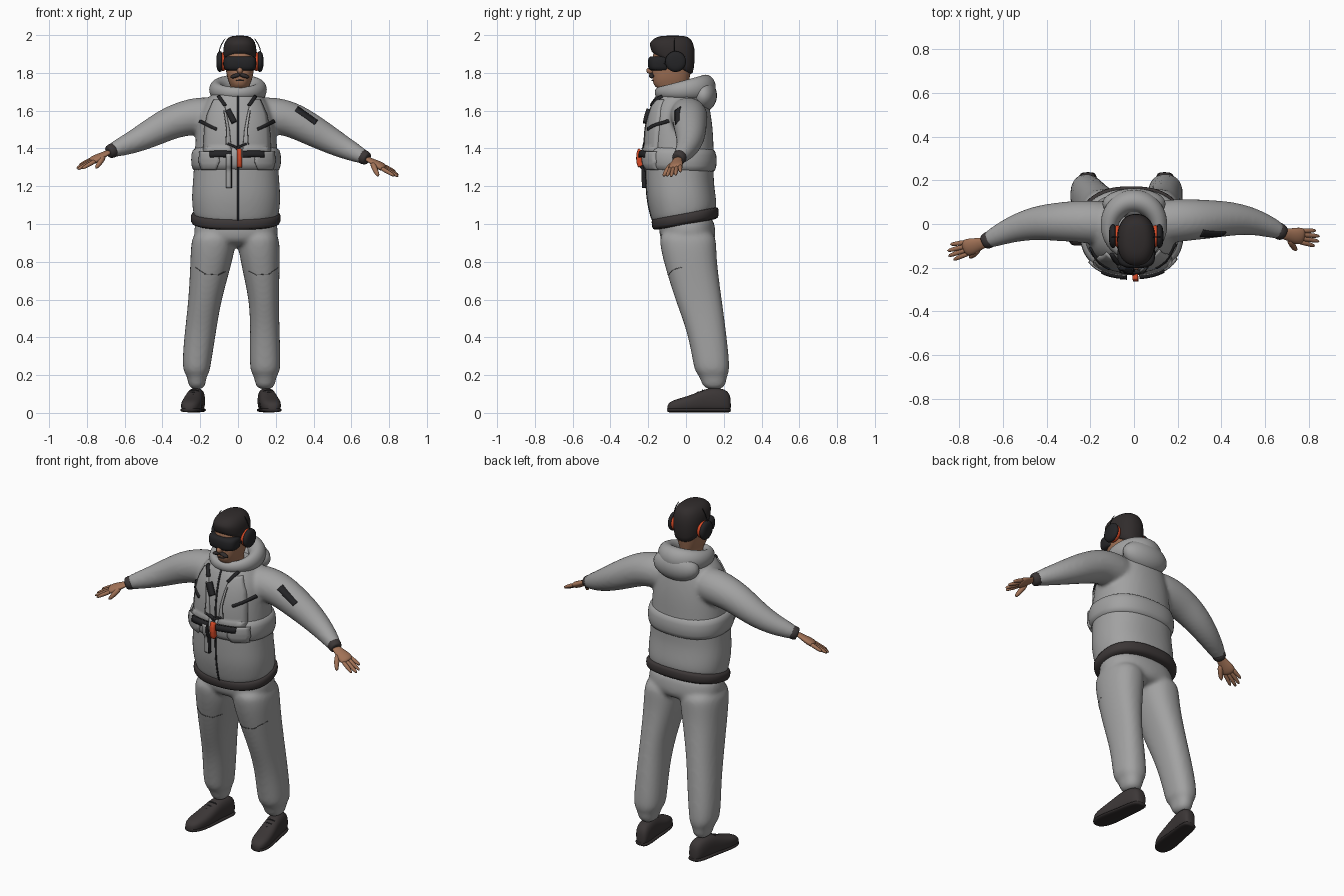
import bpy, bmesh, math
from mathutils import Vector, Matrix
from mathutils.bvhtree import BVHTree

if "Cube" in bpy.data.objects:
    bpy.data.objects.remove(bpy.data.objects["Cube"])


def material(name, *rgb):
    m = bpy.data.materials.new(name)
    m.use_nodes = True
    m.diffuse_color = (*rgb, 1)
    m.node_tree.nodes["Principled BSDF"].inputs["Base Color"].default_value = (*rgb, 1)
    return m


CLOTH = material("grey cloth", .36, .36, .36)
TRIM = material("dark trim", .045, .038, .038)
HAIR = material("dark hair", .03, .025, .025)
SKIN = material("skin", .36, .17, .095)
BLACK = material("black plastic", .018, .018, .02)
ORANGE = material("orange", .7, .07, .02)
SEAM = material("seam grey", .1, .1, .1)


def finish(name, bm, mat, subsurf=0, recalc=True):
    if recalc:
        bmesh.ops.recalc_face_normals(bm, faces=bm.faces)
    for f in bm.faces:
        f.smooth = True
    me = bpy.data.meshes.new(name)
    bm.to_mesh(me)
    bm.free()
    me.materials.append(mat)
    ob = bpy.data.objects.new(name, me)
    bpy.context.collection.objects.link(ob)
    if subsurf:
        ob.modifiers.new("smooth", "SUBSURF").levels = subsurf
        ob.modifiers["smooth"].render_levels = subsurf
    return ob


def loft(name, rings, mat, subsurf=1, closed=False):
    bm = bmesh.new()
    vs = [[bm.verts.new(p) for p in r] for r in rings]
    n = len(vs[0])
    pairs = list(zip(vs, vs[1:])) + ([(vs[-1], vs[0])] if closed else [])
    for a, b in pairs:
        for i in range(n):
            bm.faces.new((a[i], a[(i + 1) % n], b[(i + 1) % n], b[i]))
    if not closed:
        bm.faces.new(vs[0])
        bm.faces.new(vs[-1])
    return finish(name, bm, mat, subsurf)


def power(v, n):
    return math.copysign(abs(v) ** (2 / n), v)


def zring(z, x0, x1, y0, y1, k=0, n=2.3, seg=28):
    # horizontal rounded section, tilted by slope k along y
    out = []
    for i in range(seg):
        a = math.tau * i / seg
        y = (y1 - y0) / 2 * power(math.sin(a), n)
        out.append(Vector(((x0 + x1) / 2 + (x1 - x0) / 2 * power(math.cos(a), n),
                           (y0 + y1) / 2 + y, z + k * y)))
    return out


def tube(name, pts, radii, mat, side=(0, 1, 0), flat=1, subsurf=1, seg=14):
    pts = [Vector(p) for p in pts]
    rings = []
    for i, p in enumerate(pts):
        t = (pts[min(i + 1, len(pts) - 1)] - pts[max(i - 1, 0)]).normalized()
        s = (Vector(side) - t * t.dot(Vector(side))).normalized()
        u = t.cross(s)
        rings.append([p + radii[i] * (s * math.cos(a) + u * flat * math.sin(a))
                      for a in (math.tau * j / seg for j in range(seg))])
    return loft(name, rings, mat, subsurf)


def ball(name, loc, size, mat, rot=0):
    bm = bmesh.new()
    mx = Matrix.Translation(loc) @ Matrix.Rotation(rot, 4, 'Y') @ Matrix.Diagonal((*size, 1))
    bmesh.ops.create_uvsphere(bm, u_segments=24, v_segments=14, radius=1, matrix=mx)
    return finish(name, bm, mat)


def fuse(obs, name):
    # join overlapping volumes into one soft skin
    with bpy.context.temp_override(active_object=obs[0], object=obs[0], selected_objects=obs,
                                   selected_editable_objects=obs):
        bpy.ops.object.join()
    ob = obs[0]
    ob.name = name
    r = ob.modifiers.new("skin", "REMESH")
    r.mode, r.voxel_size, r.use_smooth_shade = "VOXEL", .011, True
    s = ob.modifiers.new("relax", "SMOOTH")
    s.factor, s.iterations = .5, 7
    return ob


# Jacket with sleeves
TORSO = [(1.01, .215, -.165, .15), (1.06, .23, -.185, .165), (1.14, .237, -.208, .158),
         (1.22, .23, -.212, .146), (1.3, .225, -.215, .15), (1.4, .22, -.215, .147),
         (1.5, .21, -.215, .143), (1.6, .195, -.195, .128), (1.67, .15, -.17, .11),
         (1.72, .09, -.14, .08)]
torso = loft("torso", [zring(z, -w - .01, w - .01, a, b, .18 if z < 1.1 else .06)
                       for z, w, a, b in TORSO], CLOTH, 2)
R_ARM = [(-.08, 0, 1.57), (-.2, .01, 1.575), (-.28, .012, 1.56), (-.36, .01, 1.535),
         (-.45, .005, 1.487), (-.55, -.02, 1.435), (-.64, -.06, 1.4), (-.69, -.085, 1.38)]
L_ARM = [(.06, 0, 1.57), (.18, .015, 1.575), (.27, .02, 1.56), (.36, .022, 1.515),
         (.45, .025, 1.465), (.55, .012, 1.41), (.64, -.02, 1.367), (.69, -.045, 1.343)]
ARM_R = [.1, .103, .097, .09, .08, .064, .047, .033]
sleeves = [tube("sleeve", p, ARM_R, CLOTH, subsurf=2) for p in (R_ARM, L_ARM)]
jacket = fuse([torso] + sleeves, "jacket")

# Trousers
LEG_Y = [(.97, -.14, .15), (.9, -.14, .162), (.8, -.12, .162), (.6, -.058, .19), (.45, 0, .21),
         (.32, .028, .225), (.25, .04, .23), (.215, .05, .228), (.19, .075, .215), (.12, .09, .208)]
LEG_L = [(.0, .205), (0, .222), (.012, .222), (.06, .216), (.064, .22), (.062, .224),
         (.063, .225), (.068, .22), (.088, .2), (.093, .195)]
LEG_R = [(-.23, -.02), (-.25, -.01), (-.252, -.03), (-.262, -.088), (-.28, -.113),
         (-.292, -.133), (-.293, -.145), (-.287, -.15), (-.266, -.17), (-.262, -.172)]
legs = [loft("leg", [zring(z, x0, x1, a, b) for (z, a, b), (x0, x1) in zip(LEG_Y, xs)], CLOTH, 2)
        for xs in (LEG_L, LEG_R)]
hips = loft("hips", [zring(1.06, -.21, .19, -.13, .14), zring(.98, -.235, .215, -.145, .155),
                     zring(.92, -.235, .21, -.14, .16), zring(.88, -.17, .15, -.1, .12)], CLOTH, 2)
trousers = fuse([hips] + legs, "trousers")

# Hem band and padded vest belt
loft("hem_band", [zring(z, -.012 - w, -.012 + w, a, b, .18, 2.4, 40) for z, w, a, b in
                  [(.995, .2, -.15, .15), (1.0, .236, -.178, .172), (1.03, .24, -.182, .174),
                   (1.058, .238, -.184, .172), (1.063, .2, -.15, .15)]], TRIM)
belt = loft("vest_belt", [zring(z, -.01 - w, -.01 + w, a, b, -.03, 2.4, 40) for z, w, a, b in
                          [(1.275, .2, -.19, .13), (1.28, .234, -.226, .157), (1.34, .241, -.238, .166),
                           (1.4, .234, -.23, .157), (1.41, .2, -.19, .13)]], CLOTH)

# Hood ring and draped back
rings = []
for i in range(28):
    a = math.tau * i / 28
    b = (1 - math.cos(a)) / 2
    out = Vector((math.sin(a), -math.cos(a), 0))
    c = Vector((.115 * out.x, -.02 + .125 * out.y, 1.695 + .028 * b))
    rings.append([c + out * (.022 + .034 * b) * math.cos(t) + Vector((0, 0, .03 + .04 * b)) * math.sin(t)
                  for t in (math.tau * j / 14 for j in range(14))])
loft("hood", rings, CLOTH, 1, True)
ball("hood_back", (0, .092, 1.68), (.145, .072, .085), CLOTH)

# Head
HX = .01
HEAD = [(1.64, .06, -.11, .02), (1.71, .058, -.13, .01), (1.725, .046, -.165, .01),
        (1.75, .061, -.178, .015), (1.8, .073, -.18, .025), (1.86, .08, -.178, .035),
        (1.92, .081, -.174, .035), (1.96, .065, -.15, .02), (1.975, .03, -.1, -.02)]
loft("head", [zring(z, HX - w, HX + w, a, b) for z, w, a, b in HEAD], SKIN)
HAIRS = [(1.845, .07, -.165, .02, -.55), (1.85, .084, -.184, .038, -.55), (1.9, .088, -.19, .047, -.33),
         (1.945, .088, -.194, .048, -.1), (1.98, .072, -.175, .03, 0), (1.999, .042, -.135, -.005, 0)]
loft("hair", [zring(z, HX - w, HX + w, a, b, k) for z, w, a, b, k in HAIRS], HAIR)
loft("visor", [zring(z, HX - w, HX + w, a, -.08, 0, 3) for z, w, a in
               [(1.812, .07, -.185), (1.816, .084, -.198), (1.85, .088, -.204),
                (1.884, .087, -.2), (1.888, .07, -.185)]], BLACK)
ball("nose", (HX, -.188, 1.812), (.016, .022, .018), SKIN)
ball("mouth", (HX, -.176, 1.76), (.022, .006, .004), TRIM)
for s in (-1, 1):
    tag = "left" if s > 0 else "right"
    ball(tag + "_moustache", (HX + s * .022, -.182, 1.785), (.03, .014, .011), HAIR, s * .3)
    # Ear defenders
    for part, mat, prof in (("ear_cushion", ORANGE, [(.07, .04), (.078, .05), (.096, .052), (.1, .04)]),
                            ("ear_cup", BLACK, [(.094, .04), (.097, .056), (.11, .057), (.121, .045), (.125, .02)])):
        tube(f"{tag}_{part}", [(HX + s * x, -.055, 1.86) for x, r in prof], [r for x, r in prof], mat,
             seg=20)
    tube(tag + "_band_wire", [(HX + s * x, -.06, z) for x, z in
                              [(.115, 1.86), (.112, 1.91), (.1, 1.95), (.075, 1.985)]], [.003] * 4, BLACK, seg=6)
    tube(tag + "_visor_strap", [(HX + s * .085, -.12, 1.85), (HX + s * .09, -.05, 1.85)], [.012] * 2, BLACK,
         side=(0, 0, 1), flat=.3)


# Hands and cuffs
def hand(tag, wrist, tip, thumb, before):
    w, t, th = Vector(wrist), Vector(tip), Vector(thumb)
    d = t - w
    s = Vector((0, -1, -.35))
    s = (s - d * s.dot(d) / d.dot(d)).normalized()
    tube(tag + "_cuff", [w + (Vector(before) - w) * f for f in (.75, .7, .1, .05)],
         [.03, .042, .037, .028], TRIM)
    tube(tag + "_palm", [w + d * f for f in (-.1, .1, .28, .45, .56)], [.026, .028, .039, .042, .034],
         SKIN, side=s, flat=.48)
    for i, long in enumerate((.94, 1.03, 1, .86)):
        o = s * (.03 - .02 * i)
        tube(f"{tag}_finger_{i}", [w + o * .9 + d * .42, w + o + d * .72 * long, w + o * 1.25 + d * long],
             [.012, .0115, .008], SKIN)
    a = w + d * .15 + s * .015
    tube(tag + "_thumb", [a, a.lerp(th, .5) + s * .008, th], [.017, .015, .009], SKIN, side=d)


hand("right", (-.69, -.086, 1.378), (-.853, -.135, 1.292), (-.755, -.155, 1.293), R_ARM[-2])
hand("left", (.69, -.046, 1.342), (.85, -.068, 1.255), (.745, -.122, 1.25), L_ARM[-2])

# Shoes
SHOE = [(0, .02, .07), (.012, .038, .115), (.06, .046, .13), (.12, .046, .13), (.17, .05, .11),
        (.23, .055, .085), (.29, .052, .07), (.325, .036, .055), (.338, .015, .035)]
for tag, heel, toe in (("right", -.21, -.26), ("left", .14, .185)):
    for part, mat, grow, top in (("shoe", TRIM, 0, 1), ("sole", HAIR, .004, 0)):
        rings = []
        for t, w, h in SHOE:
            c = heel + (toe - heel) * t / .34
            h = h if top else .024
            rings.append([Vector((c + (w + grow) * power(math.cos(a), 2.6), .238 - t,
                                  .003 + h / 2 + h / 2 * power(math.sin(a), 2.6)))
                          for a in (math.tau * j / 20 for j in range(20))])
        loft(f"{tag}_{part}", rings, mat)
    for i in range(4):
        t = .15 + .025 * i
        c, z = heel + (toe - heel) * t / .34, .124 - .0115 * i
        tube(f"{tag}_lace_{i}", [(c + x, .238 - t, z - abs(x) * .4) for x in (-.03, 0, .03)],
             [.005] * 3, BLACK, seg=6)

# Surfaces that carry the sewn-on details
bpy.context.view_layer.update()
dg = bpy.context.evaluated_depsgraph_get()
SKINS = [BVHTree.FromObject(o, dg) for o in (jacket, trousers, belt)]


def plate(name, rows, thick, mat, cols=6, sub=6):
    # thin sheet draped over the front surface; rows are (x, z) end pairs
    bm = bmesh.new()
    grid, last = [], -.15
    for (a, b), (c, d) in zip(rows, rows[1:]):
        for i in range(sub + (c == rows[-1][0] and d == rows[-1][1])):
            p, q = Vector(a).lerp(Vector(c), i / sub), Vector(b).lerp(Vector(d), i / sub)
            line = []
            for j in range(cols + 1):
                x, z = p.lerp(q, j / cols)
                hits = [t.ray_cast((x, -1, z), (0, 1, 0))[0] for t in SKINS]
                last = min([h.y for h in hits if h] or [last])
                line.append(bm.verts.new((x, last - thick, z)))
            grid.append(line)
    for r, s in zip(grid, grid[1:]):
        for j in range(cols):
            bm.faces.new((r[j], r[j + 1], s[j + 1], s[j]))
    bm.normal_update()
    if sum(f.normal.y for f in bm.faces) > 0:
        bmesh.ops.reverse_faces(bm, faces=bm.faces)
    ob = finish(name, bm, mat, recalc=False)
    so = ob.modifiers.new("thickness", "SOLIDIFY")
    so.thickness, so.offset = thick + .004, -1
    with bpy.context.temp_override(active_object=ob, object=ob, selected_objects=[ob],
                                   selected_editable_objects=[ob]):
        bpy.ops.object.shade_smooth_by_angle(angle=.7)
    return ob


def strap(name, pts, w, thick, mat):
    pts, rows = [Vector(p) for p in pts], []
    for i, p in enumerate(pts):
        t = (pts[min(i + 1, len(pts) - 1)] - pts[max(i - 1, 0)]).normalized()
        o = Vector((-t.y, t.x)) * w / 2
        rows.append((tuple(p - o), tuple(p + o)))
    return plate(name, rows, thick, mat, 2, 8)


# Vest panels, pouches, straps and seams, mirrored
for s in (-1, 1):
    tag = "left" if s > 0 else "right"
    m = lambda x, z: (s * x - .005, z)
    plate(tag + "_vest_panel", [(m(.125, 1.66), m(.075, 1.66)), (m(.16, 1.58), m(.055, 1.58)),
                                (m(.175, 1.5), m(.04, 1.5)), (m(.18, 1.39), m(.03, 1.39))], .012, CLOTH)
    plate(tag + "_pouch", [(m(.2, 1.385), m(.1, 1.385)), (m(.205, 1.33), m(.095, 1.33)),
                           (m(.19, 1.285), m(.11, 1.285))], .014, CLOTH)
    strap(tag + "_chest_zip", [m(.2, 1.545), m(.15, 1.52), m(.11, 1.502)], .016, .019, BLACK)
    strap(tag + "_shoulder_strap", [m(.1, 1.68), m(.065, 1.63)], .018, .017, BLACK)
    strap(tag + "_buckle", [m(.03, 1.37), m(.09, 1.372), m(.145, 1.37)], .034, .02, BLACK)
    strap(tag + "_v_strap", [m(.05, 1.425), m(.0, 1.405)], .012, .016, BLACK)
    strap(tag + "_vest_seam", [m(.07, 1.6), m(.055, 1.5), m(.06, 1.42)], .005, .0145, SEAM)
    strap(tag + "_knee_seam", [m(.22, .77), m(.17, .735), m(.1, .73), m(.06, .75)], .003, .002, SEAM)
strap("zipper", [(0, 1.68), (0, 1.5), (0, 1.3), (0, 1.1), (0, 1.01)], .009, .004, BLACK)
strap("radio", [(-.055, 1.605), (-.02, 1.54)], .03, .025, BLACK)
strap("hanging_strap", [(-.05, 1.37), (-.05, 1.28), (-.05, 1.19)], .026, .022, CLOTH)
strap("hanging_strap_edge", [(-.035, 1.36), (-.035, 1.28), (-.035, 1.19)], .004, .024, BLACK)
strap("red_toggle", [(.006, 1.4), (.008, 1.35), (.008, 1.3)], .024, .03, ORANGE)
strap("sleeve_patch", [(.31, 1.612), (.36, 1.578), (.415, 1.538)], .028, .005, BLACK)
